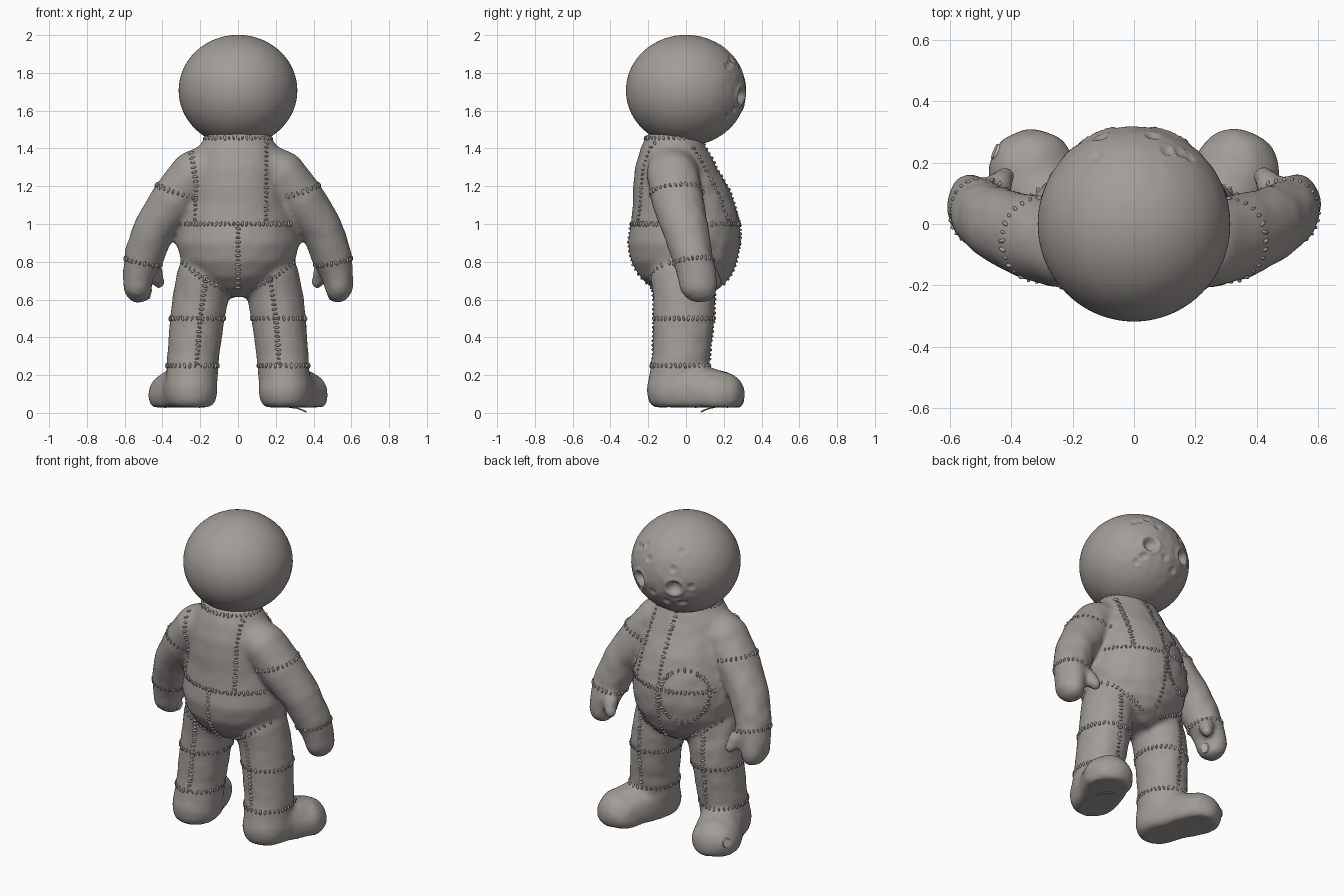
import bpy, bmesh, math, random
from mathutils import Vector, Matrix, noise
from mathutils.bvhtree import BVHTree

if "Cube" in bpy.data.objects:
    bpy.data.objects.remove(bpy.data.objects["Cube"])
random.seed(4)

def material(name, rgb):
    m = bpy.data.materials.new(name)
    m.diffuse_color = (*rgb, 1)
    m.use_nodes = True
    m.node_tree.nodes["Principled BSDF"].inputs["Base Color"].default_value = m.diffuse_color
    return m

CLOTH = material("warm grey cloth", (0.36, 0.335, 0.31))
LINING = material("pale grey lining", (0.55, 0.53, 0.50))

def unit_ball(subdivisions):
    bm = bmesh.new()
    bmesh.ops.create_icosphere(bm, subdivisions=subdivisions, radius=1)
    bm.verts.ensure_lookup_table()
    data = [v.co.copy() for v in bm.verts], [[v.index for v in f.verts] for f in bm.faces]
    bm.free()
    return data

BALL, BEAD = unit_ball(3), unit_ball(2)

def make(name, verts, faces, mat):
    me = bpy.data.meshes.new(name)
    me.from_pydata([tuple(v) for v in verts], [], faces)
    me.materials.append(mat)
    me.polygons.foreach_set("use_smooth", [True] * len(me.polygons))
    ob = bpy.data.objects.new(name, me)
    bpy.context.collection.objects.link(ob)
    return ob

def add(verts, faces, shape, m, floor=-9):
    """Append a copy of a unit ball transformed by matrix m."""
    n = len(verts)
    for co in shape[0]:
        p = m @ co
        p.z = max(p.z, floor)
        verts.append(p)
    faces.extend([n + i for i in f] for f in shape[1])

bv, bf = [], []                                # body geometry

def chain(pts, s, steps=6, floor=-9):
    """Fat limb: overlapping balls (x, y, z, rx, ry, rz) along a path, s mirrors in x."""
    for a, b in zip(pts, pts[1:]):
        for i in range(steps):
            x, y, z, rx, ry, rz = (p + (q - p) * i / (steps - 1) for p, q in zip(a, b))
            add(bv, bf, BALL, Matrix.Translation((s * x, y, z)) @ Matrix.Diagonal((rx, ry, rz, 1)), floor)

def ball(x, y, z, r, ry=None, rz=None):
    return (x, y, z, r, ry or r, rz or r)

# --- body: torso loft plus limbs, fused by remeshing
torso = [(.615, 0, .09, .10), (.66, 0, .17, .18), (.72, -.005, .24, .24), (.80, -.01, .30, .28),
         (.90, -.01, .325, .298), (1.0, -.003, .312, .288), (1.1, -.01, .288, .272),
         (1.2, -.03, .268, .25), (1.3, -.055, .25, .215), (1.4, -.065, .215, .175), (1.48, -.065, .16, .14)]
N = 48
for z, yc, rx, ry in torso:
    for k in range(N):
        a = 2 * math.pi * k / N
        bv.append(Vector((rx * math.cos(a), yc + ry * math.sin(a), z)))
for j in range(len(torso) - 1):
    for k in range(N):
        k2 = (k + 1) % N
        bf.append([j * N + k, j * N + k2, (j + 1) * N + k2, (j + 1) * N + k])
bf.append(list(range(N))[::-1])
bf.append(list(range((len(torso) - 1) * N, len(torso) * N)))

for s in (-1, 1):
    # arm, mitten hand, thumb
    chain([ball(.13, -.08, 1.33, .105, .12), ball(.235, -.07, 1.26, .128, .14), ball(.335, -.045, 1.13, .127, .14),
           ball(.44, -.005, .98, .113, .125), ball(.495, .03, .84, .107, .11), ball(.525, .055, .74, .086, .105),
           ball(.533, .065, .67, .076, .10)], s)
    chain([ball(.54, .065, .67, .068, .095), ball(.535, .075, .645, .062, .085),
           ball(.51, .08, .628, .043, .065)], s, 4)
    chain([ball(.50, .08, .80, .05), ball(.44, .125, .745, .045), ball(.42, .155, .69, .034)], s)
    # leg, then foot with a flat sole
    chain([ball(.18, -.02, .72, .145, .17, .14), ball(.197, -.01, .62, .15, .167, .1),
           ball(.215, -.012, .5, .147, .165, .1), ball(.237, -.025, .3, .14, .155, .1),
           ball(.245, -.045, .17, .138, .155, .1)], s)
    chain([ball(.247, -.06, .12, .14, .15, .15), ball(.28, .05, .11, .135, .14, .15),
           ball(.333, .165, .095, .145, .148, .13)], s, 6, .03)
body = make("body", bv, bf, CLOTH)
rm = body.modifiers.new("fuse", "REMESH")
rm.mode, rm.voxel_size = "VOXEL", 0.015
sm = body.modifiers.new("soften", "SMOOTH")
sm.factor, sm.iterations = 0.5, 8
bpy.context.view_layer.update()
fused = bpy.data.meshes.new_from_object(body.evaluated_get(bpy.context.evaluated_depsgraph_get()))
body.modifiers.clear()
body.data = fused
moved = []
for v in fused.vertices:                       # cloth wrinkles, stronger on the belly side
    k = 0.005 if v.co.y > 0 else 0.002
    moved.append(v.co + v.normal * k * noise.noise(v.co * 14))
fused.vertices.foreach_set("co", [c for p in moved for c in p])
fused.polygons.foreach_set("use_smooth", [True] * len(fused.polygons))
fused.update()
tree = BVHTree.FromPolygons(moved, [p.vertices[:] for p in fused.polygons])

# --- head: ball with pressed-in eye dents and face wrinkles on the +y side
dents = [(-.38, .92, -.10, .13, .05), (.38, .92, -.10, .13, .05)]
dents += [(random.uniform(-.75, .75), .75, random.uniform(-.6, .75), .07, .012) for _ in range(14)]
dents = [(Vector(d[:3]).normalized(), d[3], d[4]) for d in dents]
hv, hf = unit_ball(6)
for d in hv:
    r = 1.0
    if d.y > .1:
        r += .012 * (d.y - .1) * noise.noise(d * 6)
        for c, w, depth in dents:
            t = (d - c).length / w
            if t < 3:
                r += depth * 0.6 * math.exp(-((t - 1.25) / .3) ** 2) - depth * 2.2 * math.exp(-t ** 4)
    d[:] = (d.x * .314 * r, d.y * .318 * r, d.z * .294 * r + 1.707)
make("head", hv, hf, CLOTH)

# --- seam stitches, found by casting rays from inside the body
sv, sf = [], []

def stitch_row(rays, reach):
    hits = []
    for o, d in rays:
        d = Vector(d).normalized()
        p, n, _, dist = tree.ray_cast(Vector(o), d)
        hits.append((p, n if n.dot(d) > 0 else -n) if p and dist < reach else None)
    for a, b in zip(hits, hits[1:]):
        if not a or not b or not .001 < (b[0] - a[0]).length < .08:
            continue
        p, n = a
        t = (b[0] - p).normalized()
        t = t + n.cross(t) * random.uniform(-.5, .5)
        c = n.cross(t).normalized()
        m = Matrix((c.cross(n), c, n)).transposed().to_4x4()
        m.translation = p
        k = random.uniform(.8, 1.2)
        add(sv, sf, BEAD, m @ Matrix.Diagonal((.006 * k, .014 * k, .008 * k, 1)))

def seam(pts, side, reach=.36, y0=-.01):
    """Seam through (x, z) points on the -y (side -1) or +y (side 1) surface."""
    rays = []
    for (x0, z0), (x1, z1) in zip(pts, pts[1:]):
        n = max(1, round(math.hypot(x1 - x0, z1 - z0) / .024))
        rays += [((x0 + (x1 - x0) * i / n, y0, z0 + (z1 - z0) * i / n), (0, side, 0)) for i in range(n + 1)]
    stitch_row(rays, reach)

def ring(c, axis, n, reach):
    """Seam round a limb at centre c."""
    axis = Vector(axis).normalized()
    u = axis.cross(Vector((0, 1, 0))).normalized()
    w = axis.cross(u)
    stitch_row([(c, u * math.cos(2 * math.pi * i / n) + w * math.sin(2 * math.pi * i / n))
                for i in range(n + 1)], reach)

ring((0, -.01, 1.0), (0, 0, 1), 76, .34)                 # waist
ring((0, -.065, 1.455), (0, 0, 1), 40, .24)              # neck
seam([(0, 1.0), (0, .64)], -1)                           # seat
seam([(.15, 1.43), (.15, 1.0)], -1)                      # back panels
seam([(-.25, 1.40), (-.22, 1.2), (-.23, 1.0)], -1)
seam([(0, 1.42), (0, .66)], 1)                           # belly
seam([(.17, 1.40), (.19, 1.0)], 1)
seam([(-.14 + .13 * math.cos(a * math.pi / 12), .97 + .16 * math.sin(a * math.pi / 12)) for a in range(25)], 1)
for s in (-1, 1):
    for side in (-1, 1):
        seam([(s * .31, .81), (s * .2, .72), (s * .05, .645)], side)      # leg openings
    ring((s * .30, -.055, 1.17), (s * .3, .1, -1), 30, .19)
    ring((s * .505, .035, .80), (.2 * s, .1, -1), 26, .14)
    ring((s * .215, -.012, .50), (0, 0, 1), 36, .2)
    ring((s * .24, -.03, .25), (0, 0, 1), 34, .2)
    seam([(s * .17, .72), (s * .20, .5), (s * .22, .24)], -1, .25)
    seam([(s * .22, .70), (s * .23, .26)], 1, .22)
make("seam_stitches", sv, sf, CLOTH)

# --- pale patches on one fingertip and one toe
bm = bmesh.new()
for o, d, r in (((-.52, .08, .63), (1, 0, 0), .03), ((-.34, .17, .11), (-.85, .5, .1), .028)):
    p, n, _, _ = tree.ray_cast(Vector(o), Vector(d).normalized())
    if p:
        m = Matrix.Translation(p + n * .001) @ n.to_track_quat("Z", "Y").to_matrix().to_4x4()
        bmesh.ops.create_cone(bm, cap_ends=True, segments=24, radius1=r, radius2=r * .9, depth=.008, matrix=m)
patches = make("worn_patches", [], [], LINING)
bm.to_mesh(patches.data)
bm.free()

# --- loose thread under one foot
cu = bpy.data.curves.new("loose_thread", "CURVE")
cu.dimensions, cu.bevel_depth, cu.bevel_resolution = "3D", .004, 1
sp = cu.splines.new("POLY")
path = [(.27, .15, .03), (.31, .13, .026), (.34, .10, .016), (.36, .08, .005)]
sp.points.add(len(path) - 1)
for q, c in zip(sp.points, path):
    q.co = (*c, 1)
cu.materials.append(CLOTH)
bpy.context.collection.objects.link(bpy.data.objects.new("loose_thread", cu))
